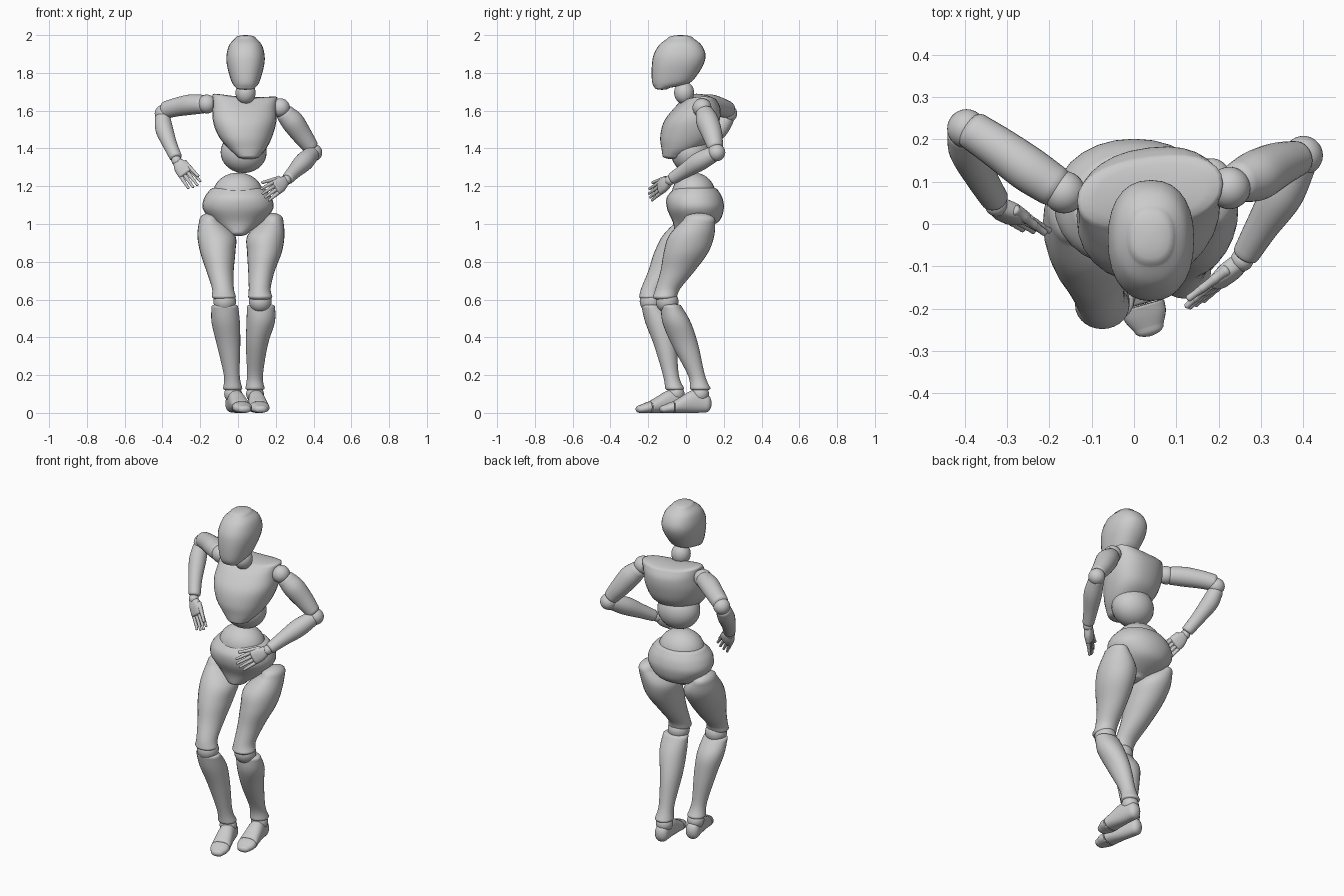
import bpy, bmesh, math
from mathutils import Vector

if "Cube" in bpy.data.objects:
    bpy.data.objects.remove(bpy.data.objects["Cube"])

def catmull(a, b, c, d, t):
    return [0.5 * (2*q + (r-p)*t + (2*p-5*q+4*r-s)*t*t + (3*q-p-3*r+s)*t**3)
            for p, q, r, s in zip(a, b, c, d)]

def loft(name, secs, caps=(0.3, 0.3), axis=(0, 0, 1), side=(1, 0, 0), power=2.0, steps=5, n=28, warp=None):
    """Skin rings (x, y, z, half width, half depth), smoothly interpolated, domed ends."""
    w = Vector(axis).normalized()
    u = Vector(side)
    u = (u - w * u.dot(w)).normalized()
    v = w.cross(u)
    rings = []
    ext = [secs[0]] + list(secs) + [secs[-1]]
    for i in range(len(secs) - 1):
        for k in range(steps):
            rings.append(catmull(*ext[i:i+4], k / steps))
    rings.append(list(secs[-1]))

    def dome(r, h, sgn):
        out = []
        for k in range(1, 5):
            a = k * math.pi / 2 / 4.4
            c = Vector(r[:3]) + w * sgn * h * min(r[3], r[4]) * math.sin(a)
            out.append([*c, r[3] * math.cos(a), r[4] * math.cos(a)])
        return out
    rings = dome(rings[0], caps[0], -1)[::-1] + rings + dome(rings[-1], caps[1], 1)
    bm = bmesh.new()
    loops = []
    for r in rings:
        loop = []
        for j in range(n):
            t = 2 * math.pi * j / n
            c, s = math.cos(t), math.sin(t)
            c = math.copysign(abs(c) ** (2 / power), c)
            s = math.copysign(abs(s) ** (2 / power), s)
            p = Vector(r[:3]) + u * r[3] * c + v * r[4] * s
            loop.append(bm.verts.new(warp(p) if warp else p))
        loops.append(loop)
    for a, b in zip(loops, loops[1:]):
        for j in range(n):
            bm.faces.new((a[j], a[(j+1) % n], b[(j+1) % n], b[j]))
    bm.faces.new(loops[0][::-1])
    bm.faces.new(loops[-1])
    bmesh.ops.recalc_face_normals(bm, faces=bm.faces)
    return finish(name, bm)

def finish(name, bm):
    me = bpy.data.meshes.new(name)
    bm.to_mesh(me)
    bm.free()
    for p in me.polygons:
        p.use_smooth = True
    ob = bpy.data.objects.new(name, me)
    bpy.context.collection.objects.link(ob)
    return ob

def ball(name, c, r):
    bm = bmesh.new()
    bmesh.ops.create_uvsphere(bm, u_segments=28, v_segments=18, radius=1)
    r = r if isinstance(r, tuple) else (r, r, r)
    for v in bm.verts:
        v.co = Vector(c) + Vector(v.co[i] * r[i] for i in range(3))
    return finish(name, bm)

def limb(name, secs, **kw):
    """Round limb from (x, y, z, radius) points."""
    ax = Vector(secs[-1][:3]) - Vector(secs[0][:3])
    side = (0, 0, 1) if abs(ax.normalized().z) < 0.7 else (1, 0, 0)
    return loft(name, [(*s, s[3]) for s in secs], axis=ax, side=side, **kw)

# Head and neck
head = [(1.72, -.165, -.09, .05), (1.745, -.178, .015, .07), (1.79, -.182, .06, .086), (1.85, -.18, .095, .1),
        (1.9, -.17, .103, .1), (1.95, -.14, .08, .085), (1.982, -.098, .04, .056)]
loft("head", [(.04, (f + b) / 2, z, rx, (b - f) / 2) for z, f, b, rx in head], caps=(.25, .32), power=2.3)
ball("neck", (.04, -.01, 1.695), (.053, .053, .06))

# Chest, raised at the shoulders and turned slightly
def chest_warp(p):
    d = p.x - .04
    lift = max(0, p.z - 1.5) / .18
    return Vector((p.x, p.y + .12 * d, p.z + .9 * d * d * lift - .05 * d * lift))

loft("chest", [(.055, -.07, 1.36, .06, .055), (.05, -.03, 1.40, .1, .1), (.04, .005, 1.46, .14, .14),
               (.035, .03, 1.54, .168, .145), (.035, .06, 1.61, .168, .12), (.038, .075, 1.655, .172, .085)],
     caps=(.3, .2), power=2.3, warp=chest_warp)

# Waist and pelvis
ball("abdomen", (.03, .025, 1.38), (.122, .105, .11))
ball("belly", (0, .04, 1.16), (.132, .115, .112))
loft("pelvis", [(0, .0, .955, .055, .06), (0, .05, 1.01, .13, .12), (0, .05, 1.08, .186, .15),
                (0, .045, 1.14, .178, .147), (0, .05, 1.185, .145, .115)], caps=(.35, .1), power=2.1)

# Legs: thigh and shin rings, joint centres, heel and toe positions
legs = {
    "right": dict(
        thigh=[(-.075, -.192, .615, .064, .056), (-.08, -.175, .66, .058, .062), (-.095, -.11, .75, .072, .09),
               (-.107, -.05, .85, .093, .118), (-.115, .0, .94, .1, .122), (-.15, .04, 1.02, .055, .085)],
        shin=[(-.028, -.06, .13, .051, .05), (-.033, -.08, .2, .042, .042), (-.05, -.11, .36, .062, .06),
              (-.065, -.142, .48, .075, .074), (-.07, -.182, .565, .07, .054)],
        knee=(-.07, -.185, .59), ankle=(-.026, -.055, .1), heel=(-.03, -.02), toe=(.035, -.245)),
    "left": dict(
        thigh=[(.118, -.112, .615, .064, .064), (.115, -.095, .66, .058, .066), (.124, -.045, .75, .07, .09),
               (.14, 0, .85, .092, .118), (.148, .03, .94, .098, .12), (.185, .07, 1.02, .055, .085)],
        shin=[(.09, .075, .13, .051, .055), (.09, .055, .2, .042, .045), (.1, -.005, .36, .058, .07),
              (.12, -.05, .48, .075, .075), (.122, -.078, .565, .074, .054)],
        knee=(.118, -.1, .59), ankle=(.09, .075, .1), heel=(.088, .105), toe=(.12, -.12)),
}

def foot_part(name, heel, toe, prof, caps):
    h, t = Vector((*heel, 0)), Vector((*toe, 0))
    secs = [(*(h.lerp(t, f) + Vector((0, 0, z))), a, b) for f, z, a, b in prof]
    loft(name, secs, caps=caps, axis=t - h, side=(1, 0, 0), power=2.3,
         warp=lambda p: Vector((p.x, p.y, max(p.z, 0))))

for s, L in legs.items():
    loft(s + "_thigh", L["thigh"], caps=(.35, .7))
    loft(s + "_shin", L["shin"], caps=(.3, .25))
    ball(s + "_knee", L["knee"], .06)
    ball(s + "_ankle", L["ankle"], .047)
    foot_part(s + "_foot", L["heel"], L["toe"],
              [(0, .05, .038, .048), (.3, .06, .044, .06), (.6, .042, .05, .042), (.74, .032, .053, .033)], (.8, .1))
    foot_part(s + "_toe", L["heel"], L["toe"],
              [(.77, .03, .053, .031), (.88, .026, .05, .026), (1, .02, .036, .02)], (.1, 1.0))

# Arms
arms = {
    "right": dict(shoulder=(-.165, .075, 1.635), elbow=(-.395, .225, 1.585),
                  upper=[(-.19, .09, 1.635, .05), (-.25, .13, 1.632, .054), (-.32, .18, 1.62, .05), (-.38, .22, 1.605, .046)],
                  fore=[(-.4, .215, 1.56, .042), (-.39, .175, 1.5, .047), (-.36, .11, 1.42, .038), (-.33, .06, 1.355, .033)],
                  wrist=(-.325, .045, 1.335), dir=(.55, -.35, -.75), spread=(.75, 0, .55), thumb=(-.212, -.02, 1.255)),
    "left": dict(shoulder=(.225, .085, 1.615), elbow=(.4, .162, 1.378),
                 upper=[(.25, .1, 1.585, .05), (.29, .115, 1.54, .06), (.34, .14, 1.47, .053), (.385, .155, 1.41, .042)],
                 fore=[(.39, .145, 1.37, .042), (.35, .07, 1.33, .05), (.3, -.01, 1.28, .039), (.265, -.07, 1.242, .032)],
                 wrist=(.255, -.085, 1.232), dir=(-.65, -.6, -.45), spread=(-.4, -.1, .75), thumb=(.13, -.175, 1.22)),
}

def finger(name, a, b, r):
    """Three tapered segments with a small knuckle bulge each."""
    a, b = Vector(a), Vector(b)
    for k in range(3):
        p, q = a.lerp(b, k / 3), a.lerp(b, (k + 1) / 3)
        r0 = r * (1 - .14 * k)
        limb(f"{name}_{k + 1}", [(*p, r0), (*p.lerp(q, .5), r0 * .85), (*q, r0 * .88)],
             caps=(.6, .7), steps=3, n=12)

for s, A in arms.items():
    ball(s + "_shoulder", A["shoulder"], .05)
    limb(s + "_upper_arm", A["upper"], caps=(.6, .5))
    ball(s + "_elbow", A["elbow"], .046)
    limb(s + "_forearm", A["fore"], caps=(.6, .4))
    w = Vector(A["wrist"])
    d, sp = Vector(A["dir"]).normalized(), Vector(A["spread"]).normalized()
    ball(s + "_wrist", w, .027)
    loft(s + "_palm", [(*(w + d * t), a, b) for t, a, b in
                       ((.01, .026, .022), (.045, .04, .024), (.085, .042, .019))],
         caps=(.6, .6), axis=d, side=sp, power=2.4)
    for i, ln in enumerate((.072, .083, .088, .08)):
        off = sp * (i - 1.5) * .021
        base = w + d * .092 + off
        finger(f"{s}_finger_{i + 1}", base, base + (d + off * 2).normalized() * ln, .0115)
    finger(s + "_thumb", w + d * .035 + sp * .03, A["thumb"], .0135)
